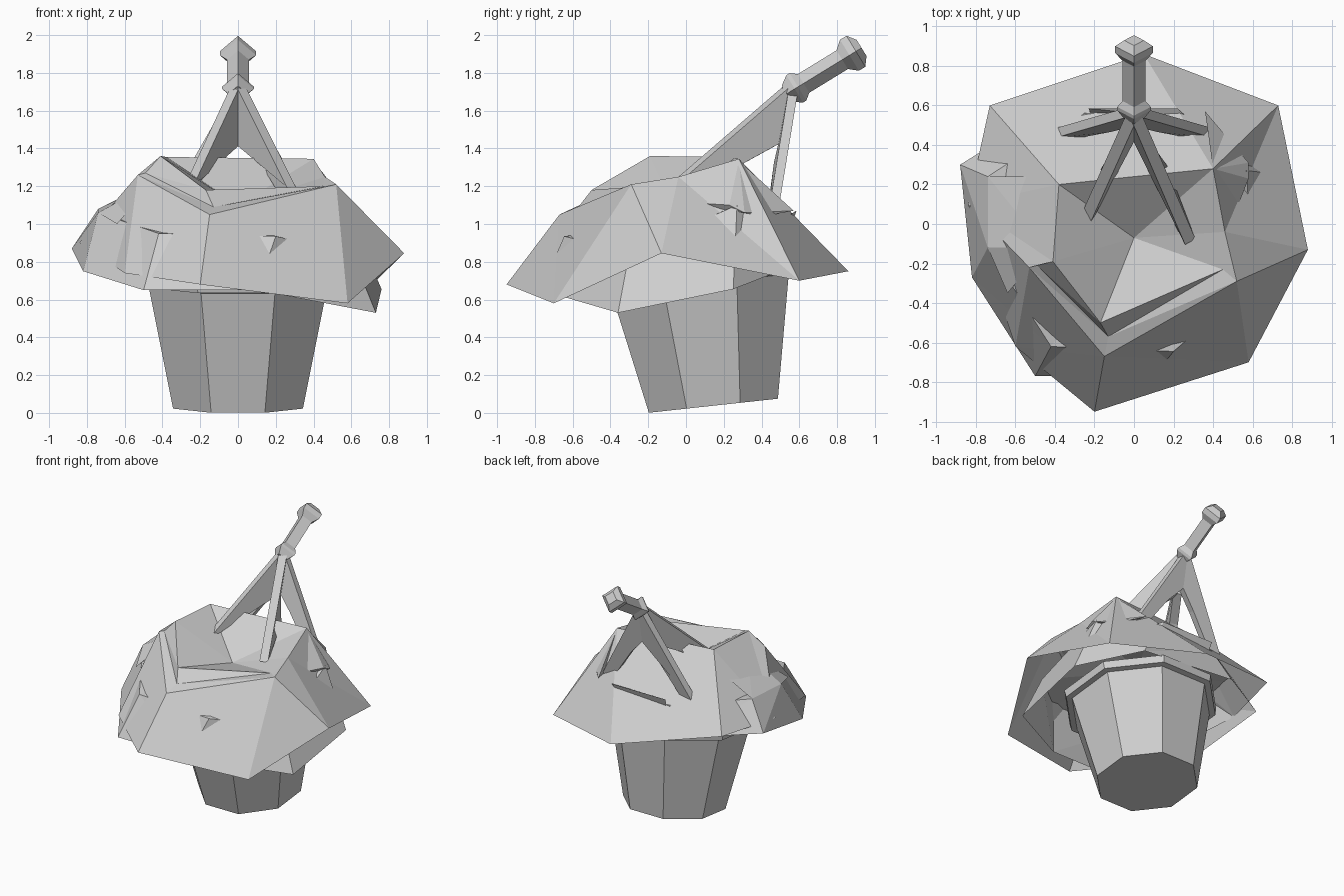
import bpy, bmesh, math
from mathutils import Vector, Matrix

cube = bpy.data.objects.get("Cube")
if cube:
    bpy.data.objects.remove(cube, do_unlink=True)

grey = bpy.data.materials.new("plain grey")
tone = (.62, .62, .62, 1)
grey.diffuse_color = tone
grey.use_nodes = True
for node in grey.node_tree.nodes:
    if node.type == 'BSDF_PRINCIPLED':
        node.inputs["Base Color"].default_value = tone


def finish(bm, name):
    """Turn a bmesh into a flat shaded grey object."""
    bmesh.ops.recalc_face_normals(bm, faces=bm.faces)
    mesh = bpy.data.meshes.new(name)
    bm.to_mesh(mesh)
    bm.free()
    mesh.materials.append(grey)
    obj = bpy.data.objects.new(name, mesh)
    bpy.context.collection.objects.link(obj)
    return obj


def bridge(bm, lower, upper):
    count = len(lower)
    for i in range(count):
        j = (i + 1) % count
        bm.faces.new((lower[i], lower[j], upper[j], upper[i]))


def turned(name, profile, sides, matrix, phase=0.0):
    """Faceted solid of revolution from (height, radius) pairs."""
    bm = bmesh.new()
    rings = []
    for height, radius in profile:
        ring = []
        for k in range(sides):
            a = math.tau * (k + phase) / sides
            point = Vector((radius * math.cos(a), radius * math.sin(a), height))
            ring.append(bm.verts.new(matrix @ point))
        rings.append(ring)
    for lower, upper in zip(rings, rings[1:]):
        bridge(bm, lower, upper)
    bm.faces.new(rings[0])
    bm.faces.new(rings[-1])
    return finish(bm, name)


def mound(name, loops, centre):
    """Open faceted shell: stacked loops closed by a fan at the top."""
    bm = bmesh.new()
    rings = [[bm.verts.new(p) for p in loop] for loop in loops]
    for lower, upper in zip(rings, rings[1:]):
        bridge(bm, lower, upper)
    tip = bm.verts.new(centre)
    for a, b in zip(rings[-1], rings[-1][1:] + rings[-1][:1]):
        bm.faces.new((a, b, tip))
    bmesh.ops.remove_doubles(bm, verts=bm.verts, dist=.008)
    bmesh.ops.triangulate(bm, faces=bm.faces)
    return finish(bm, name)


def lump(name, points):
    """Angular stone: convex hull of a few corners."""
    bm = bmesh.new()
    for point in points:
        bm.verts.new(point)
    bmesh.ops.convex_hull(bm, input=bm.verts)
    loose = [v for v in bm.verts if not v.link_faces]
    bmesh.ops.delete(bm, geom=loose, context='VERTS')
    return finish(bm, name)


def plate(name, outline, thickness):
    """Flat polygon, possibly concave, given thickness about its plane."""
    pts = [Vector(p) for p in outline]
    normal = (pts[1] - pts[0]).cross(pts[-1] - pts[0]).normalized()
    shift = normal * thickness / 2
    bm = bmesh.new()
    front = [bm.verts.new(p + shift) for p in pts]
    back = [bm.verts.new(p - shift) for p in pts]
    bridge(bm, back, front)
    bm.faces.new(front)
    bm.faces.new(back)
    return finish(bm, name)


# Tilted eight sided bucket with a thicker rim
tilt = Matrix.Translation((0, .145, .038)) @ Matrix.Rotation(math.radians(6.2), 4, 'X')
turned("bucket", [(0, .372), (.66, .513)], 8, tilt, .5)
turned("bucket_rim", [(.65, .51), (.655, .555), (.71, .565), (.72, .51)], 8, tilt, .5)

# Upper heap: overhanging edge, ridge, ledge and sunken crater
edge = [(-.2, -.95, .68), (.58, -.7, .58), (.88, -.13, .845), (.73, .6, .7),
        (.05, .86, .75), (-.73, .6, .92), (-.84, .1, .9), (-.6, -.62, .74)]
ridge = [(-.15, -.67, 1.05), (.52, -.29, 1.21), (.46, -.04, 1.25), (.4, .28, 1.345),
         (0, .24, 1.35), (-.38, .2, 1.355), (-.41, -.19, 1.36), (-.53, -.22, 1.26)]
ledge = list(ridge)
ledge[0] = (-.13, -.57, 1.09)
ledge[-1] = (-.49, -.21, 1.27)
crater = list(ridge)
crater[0] = (-.17, -.5, 1.18)
crater[1] = (.45, -.23, 1.2)
crater[-1] = ridge[-2]
mound("upper_heap", [edge, ridge, ledge, crater], (0, -.07, 1.1))

# Lower heap: a skirt around the bucket whose corners poke through the upper one
skirt = [(-.88, .3, .87), (-.82, -.27, .75), (-.5, -.77, .65), (.1, -.77, .65),
         (.73, -.36, .53), (.76, .25, .655), (.38, .57, .78), (-.4, .6, .82)]
shoulder = [(-.74, .24, 1.08), (-.74, -.12, 1.06), (-.42, -.62, .95), (.2, -.645, .935),
            (.6, -.3, .85), (.57, .27, 1.1), (.28, .57, 1.0), (-.25, .56, 1.02)]
mound("lower_heap", [skirt, shoulder], (0, 0, 1.0))

# Stones at the sides of the heap
lump("right_stone", [(-.74, .24, 1.08), (-.74, -.12, 1.06), (-.64, -.35, 1.0),
                     (-.45, -.12, 1.22), (-.5, .24, 1.2)])
lump("left_shard", [(.4, .28, 1.335), (.46, -.08, 1.12), (.58, .23, 1.1),
                    (.58, .31, 1.06), (.36, .57, 1.07), (.5, .4, 1.04)])
lump("back_splinter", [(-.23, .585, 1.07), (.22, .585, 1.07), (.28, .53, 1.04),
                       (-.22, .56, 1.0), (.22, .56, 1.0)])

# Four sided tool handle with collar and knob
start = Vector((0, .55, 1.7))
lean = Vector((0, .31, .19)).to_track_quat('Z', 'X').to_matrix().to_4x4()
profile = [(-.02, .05), (.03, .085), (.05, .085), (.085, .058),
           (.325, .058), (.37, .096), (.41, .096), (.445, .05)]
turned("tool_handle", profile, 4, Matrix.Translation(start) @ lean)

# Broad blades spreading from the collar, joined under it by an arch
for side, x, y in (("right", -.265, -.02), ("left", .285, -.09)):
    plate("front_blade_" + side, [(0, .57, 1.76), (x, y, 1.19), (x * .8, y + .11, 1.18),
                                  (x * .5, .28, 1.32), (0, .48, 1.43)], .06)
for side, sign in (("right", -1), ("left", 1)):
    plate("back_blade_" + side, [(0, .575, 1.75), (sign * .4, .46, 1.05),
                                 (sign * .33, .45, 1.02), (sign * .12, .49, 1.32),
                                 (0, .52, 1.45)], .05)
